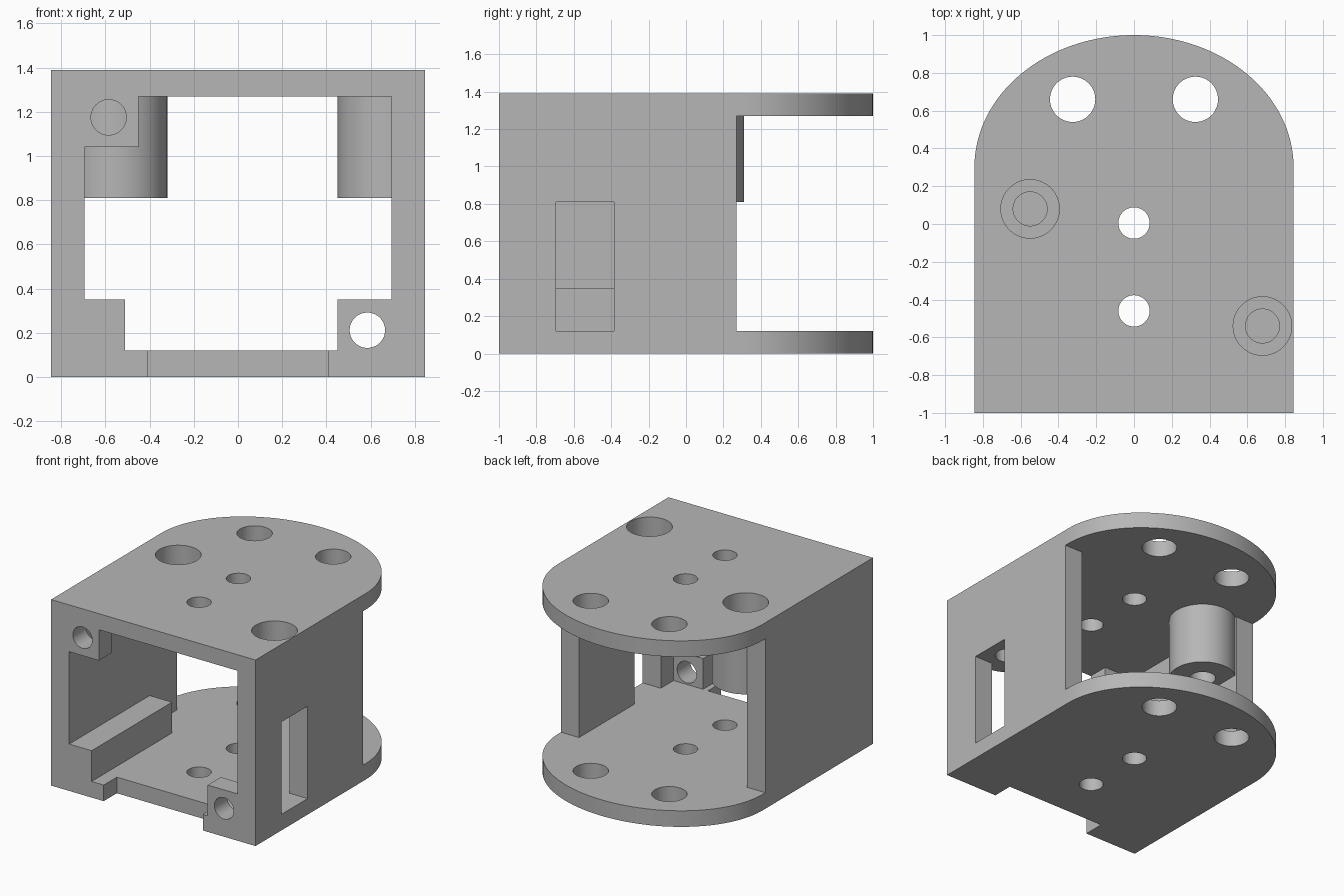
import bpy, bmesh
from math import cos, sin, pi

cube = bpy.data.objects.get("Cube")
if cube:
    bpy.data.objects.remove(cube, do_unlink=True)

# Main dimensions
HALF_W, HEIGHT, PLATE, WALL = 0.845, 1.39, 0.12, 0.15
INNER = HALF_W - WALL
CEILING = HEIGHT - PLATE
WALL_END, ROUND_START = 0.27, 0.3
BOSS_BOTTOM = 0.81
LUG_DEPTH = 0.155

grey = bpy.data.materials.new("plain grey")
grey.use_nodes = True
grey.diffuse_color = (0.47, 0.47, 0.47, 1)
grey.node_tree.nodes["Principled BSDF"].inputs["Base Color"].default_value = grey.diffuse_color


def prism(name, outline, low, high, axis="z"):
    """Extrude a closed outline along z, or along y for outlines given as x, z."""
    bm = bmesh.new()
    place = (lambda p, d: (p[0], p[1], d)) if axis == "z" else (lambda p, d: (p[0], d, p[1]))
    face = bm.faces.new([bm.verts.new(place(p, low)) for p in outline])
    new = bmesh.ops.extrude_face_region(bm, geom=[face])["geom"]
    step = (0, 0, high - low) if axis == "z" else (0, high - low, 0)
    bmesh.ops.translate(bm, vec=step, verts=[v for v in new if isinstance(v, bmesh.types.BMVert)])
    bmesh.ops.recalc_face_normals(bm, faces=bm.faces)
    mesh = bpy.data.meshes.new(name)
    bm.to_mesh(mesh)
    bm.free()
    mesh.materials.append(grey)
    obj = bpy.data.objects.new(name, mesh)
    bpy.context.collection.objects.link(obj)
    return obj


def box(name, x0, x1, y0, y1, z0, z1):
    return prism(name, [(x0, y0), (x1, y0), (x1, y1), (x0, y1)], z0, z1)


def circle(x, y, r, sides=64):
    return [(x + r * cos(2 * pi * i / sides), y + r * sin(2 * pi * i / sides)) for i in range(sides)]


def combine(target, tool, operation):
    """Bake one boolean into the target and discard the tool."""
    mod = target.modifiers.new(operation.lower(), "BOOLEAN")
    mod.operation, mod.solver, mod.object = operation, "EXACT", tool
    bpy.context.view_layer.update()
    graph = bpy.context.evaluated_depsgraph_get()
    baked = bpy.data.meshes.new_from_object(target.evaluated_get(graph))
    target.modifiers.clear()
    target.data = baked
    bpy.data.objects.remove(tool, do_unlink=True)


# Plates with a half-elliptical rear end
arc = [(HALF_W * cos(pi * i / 64), ROUND_START + (1 - ROUND_START) * sin(pi * i / 64)) for i in range(65)]
plate_outline = [(-HALF_W, -1), (HALF_W, -1)] + arc
body = prism("bracket_body", plate_outline, 0, PLATE)
parts = [prism("top_plate", plate_outline, CEILING, HEIGHT)]

# Side walls
for side in (-1, 1):
    x0, x1 = sorted((side * INNER, side * HALF_W))
    parts.append(box("side_wall", x0, x1, -1, WALL_END, 0, HEIGHT))

# Screw bosses hanging from the top plate, kept inside the walls
boss_centres = [(-0.55, 0.08), (0.68, -0.54)]
for x, y in boss_centres:
    outline = [p for p in circle(x, y, 0.23) if abs(p[0]) < HALF_W - 0.02]
    parts.append(prism("screw_boss", outline, BOSS_BOTTOM, CEILING + 0.05))

# Front lugs and the inner ledge
parts += [
    box("upper_lug", -HALF_W + 0.05, -0.45, -1, -1 + LUG_DEPTH, 1.04, CEILING + 0.05),
    box("lower_lug", 0.45, HALF_W - 0.05, -1, -1 + LUG_DEPTH, 0.05, 0.35),
    box("inner_ledge", -HALF_W + 0.05, -0.51, -1, -0.05, 0.05, 0.35),
]
for part in parts:
    combine(body, part, "UNION")

# Notch in the front of the floor and slot in one wall
cutters = [
    box("floor_notch", -0.41, 0.41, -1.1, -1 + LUG_DEPTH, -0.1, 0.2),
    box("wall_slot", INNER - 0.01, 1, -0.695, -0.385, PLATE, BOSS_BOTTOM),
]

# Holes through both plates
for x, y, r in [(-0.325, 0.66, 0.12), (0.325, 0.66, 0.12), (0, 0.005, 0.083), (0, -0.46, 0.083)]:
    cutters.append(prism("plate_hole", circle(x, y, r), -0.1, HEIGHT + 0.1))

# Counterbored holes in the bosses
for x, y in boss_centres:
    cutters.append(prism("counterbore", circle(x, y, 0.155), 0.95, HEIGHT + 0.1))
    cutters.append(prism("boss_hole", circle(x, y, 0.09), BOSS_BOTTOM - 0.1, 1.1))

# Holes through the front lugs
for x, z in [(-0.585, 1.175), (0.585, 0.212)]:
    cutters.append(prism("lug_hole", circle(x, z, 0.08), -1.1, -0.8, "y"))

for cutter in cutters:
    combine(body, cutter, "DIFFERENCE")

# Smooth the round surfaces and keep the edges sharp
bpy.ops.object.select_all(action="DESELECT")
body.select_set(True)
bpy.context.view_layer.objects.active = body
bpy.ops.object.shade_smooth_by_angle(angle=0.5)
